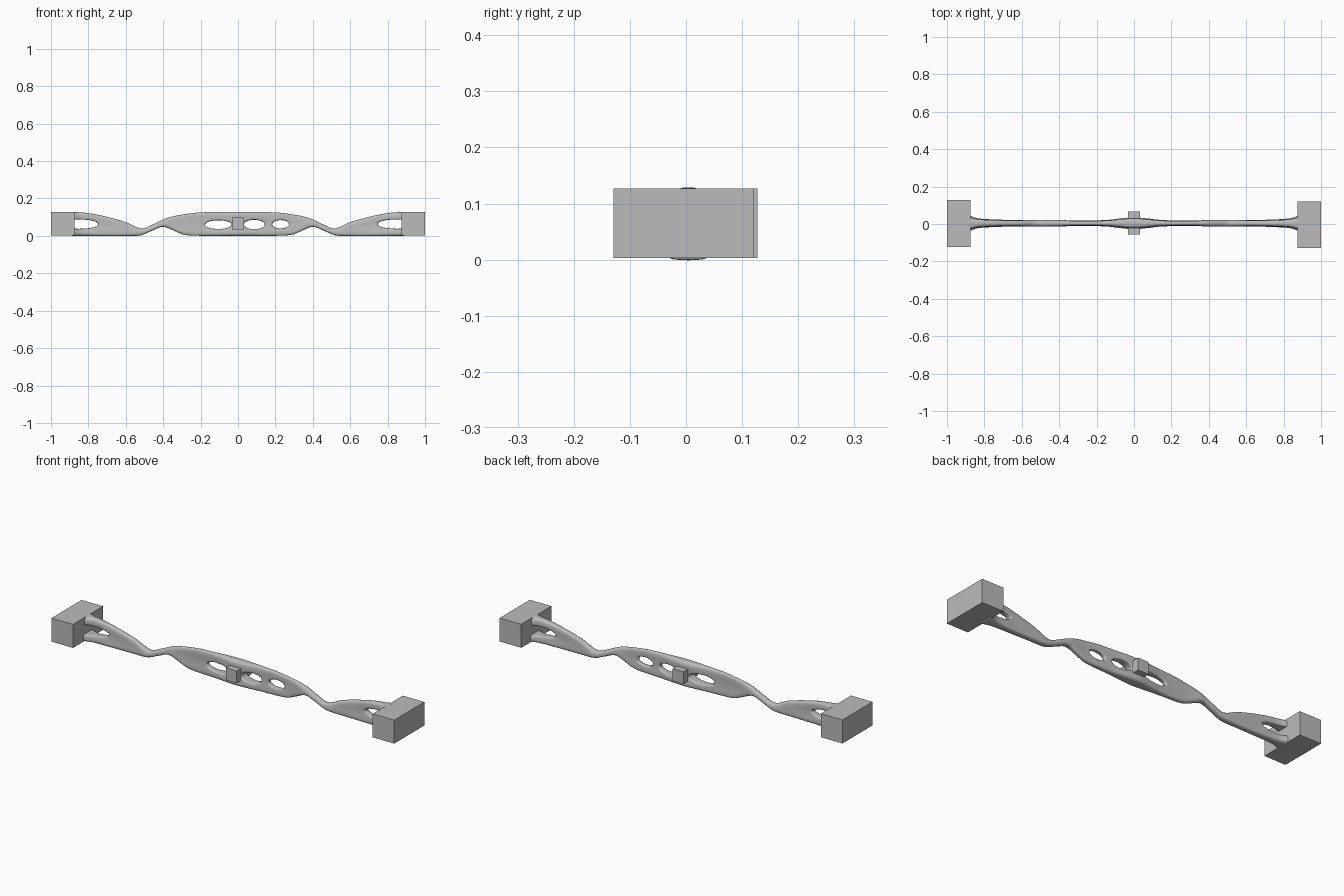
import bpy
import bmesh
from math import cos, sin, pi, copysign
from mathutils import Matrix, Vector

if "Cube" in bpy.data.objects:
    bpy.data.objects.remove(bpy.data.objects["Cube"])

grey = bpy.data.materials.new("plain grey")
grey.use_nodes = True
colour = (0.5, 0.5, 0.5, 1)
grey.diffuse_color = colour
grey.node_tree.nodes["Principled BSDF"].inputs["Base Color"].default_value = colour


def make_object(name, bm):
    bmesh.ops.recalc_face_normals(bm, faces=bm.faces)
    mesh = bpy.data.meshes.new(name)
    bm.to_mesh(mesh)
    bm.free()
    mesh.materials.append(grey)
    obj = bpy.data.objects.new(name, mesh)
    bpy.context.collection.objects.link(obj)
    return obj


def make_block(name, centre, size):
    bm = bmesh.new()
    matrix = Matrix.Translation(centre) @ Matrix.Diagonal((*size, 1))
    bmesh.ops.create_cube(bm, size=1, matrix=matrix)
    return make_object(name, bm)


def curve_at(points, x):
    """Smooth curve through (x, value) points, mirrored about x = 0."""
    x = abs(x)
    pts = [(-points[1][0], points[1][1])] + points

    def slope(i):
        a, b = pts[max(i - 1, 0)], pts[min(i + 1, len(pts) - 1)]
        return (b[1] - a[1]) / (b[0] - a[0])

    for i in range(len(pts) - 1):
        (xa, va), (xb, vb) = pts[i], pts[i + 1]
        if xa <= x <= xb:
            d = xb - xa
            t = (x - xa) / d
            ease = t * t * (3 - 2 * t)
            bend = d * t * (1 - t) * (slope(i) * (1 - t) - slope(i + 1) * t)
            return va + (vb - va) * ease + bend
    return pts[-1][1]


def power(value, exponent):
    return copysign(abs(value) ** exponent, value)


# Outline of the beam from the centre to one end
top = [(0, .129), (.2, .126), (.3, .114), (.38, .096), (.45, .064),
       (.515, .04), (.6, .074), (.7, .102), (.8, .122), (.9, .129)]
bottom = [(0, -.001), (.2, 0), (.29, .006), (.34, .026), (.4, .048),
          (.46, .027), (.52, .003), (.6, -.001), (.9, -.001)]
width = [(0, .042), (.06, .036), (.15, .023), (.3, .018), (.45, .017),
         (.6, .02), (.75, .027), (.83, .034), (.86, .045), (.89, .062)]

# Organic beam, lofted with a thin web between thicker chords
bm = bmesh.new()
sides, steps, reach = 32, 180, .89
rings = []
for i in range(steps + 1):
    x = reach * (2 * i / steps - 1)
    zt, zb, w = (curve_at(c, x) for c in (top, bottom, width))
    mid, half = (zt + zb) / 2, (zt - zb) / 2
    web = .4 * min(1, max(0, (half - .025) / .03))
    ring = []
    for k in range(sides):
        a = 2 * pi * k / sides
        height = power(sin(a), .75)
        y = w * power(cos(a), .6) * (1 - web * (1 - height ** 2))
        y *= 1 - .15 * height
        ring.append(bm.verts.new((x, .004 + y, mid + half * height)))
    rings.append(ring)
for r, s in zip(rings, rings[1:]):
    for k in range(sides):
        n = (k + 1) % sides
        bm.faces.new((r[k], r[n], s[n], s[k]))
bm.faces.new(rings[0])
bm.faces.new(rings[-1])
beam = make_object("organic_beam", bm)

# Oval openings through the web: centre x, centre z, half length, half height
openings = [(-.105, .06, .072, .023), (.087, .061, .056, .025),
            (.228, .062, .046, .022), (-.85, .063, .105, .025),
            (.85, .063, .105, .025)]
bm = bmesh.new()
for x, z, rx, rz in openings:
    matrix = (Matrix.Translation((x, 0, z)) @ Matrix.Diagonal((rx, 1, rz, 1))
              @ Matrix.Rotation(pi / 2, 4, "X"))
    bmesh.ops.create_cone(bm, cap_ends=True, segments=40, radius1=1,
                          radius2=1, depth=.4, matrix=matrix)
cutter = make_object("opening_cutter", bm)
cutter.hide_render = True

# Cut the openings, then melt every edge into soft fillets
cut = beam.modifiers.new("openings", "BOOLEAN")
cut.operation = "DIFFERENCE"
cut.solver = "EXACT"
cut.object = cutter
melt = beam.modifiers.new("melt", "REMESH")
melt.mode = "VOXEL"
melt.voxel_size = .004
melt.use_smooth_shade = True
soften = beam.modifiers.new("soften", "SMOOTH")
soften.factor = .5
soften.iterations = 8
bpy.context.view_layer.objects.active = beam
for name in [m.name for m in beam.modifiers]:
    bpy.ops.object.modifier_apply(modifier=name)
bpy.data.objects.remove(cutter)
for face in beam.data.polygons:
    face.material_index = 0
    face.use_smooth = True

# Mounting blocks at both ends and the small one in the middle
end_size = Vector((.125, .25, .124))
make_block("right_end_block", (-.9375, .002, .065), end_size)
make_block("left_end_block", (.9375, -.004, .065), end_size)
make_block("centre_block", (0, .005, .066), (.062, .122, .064))
